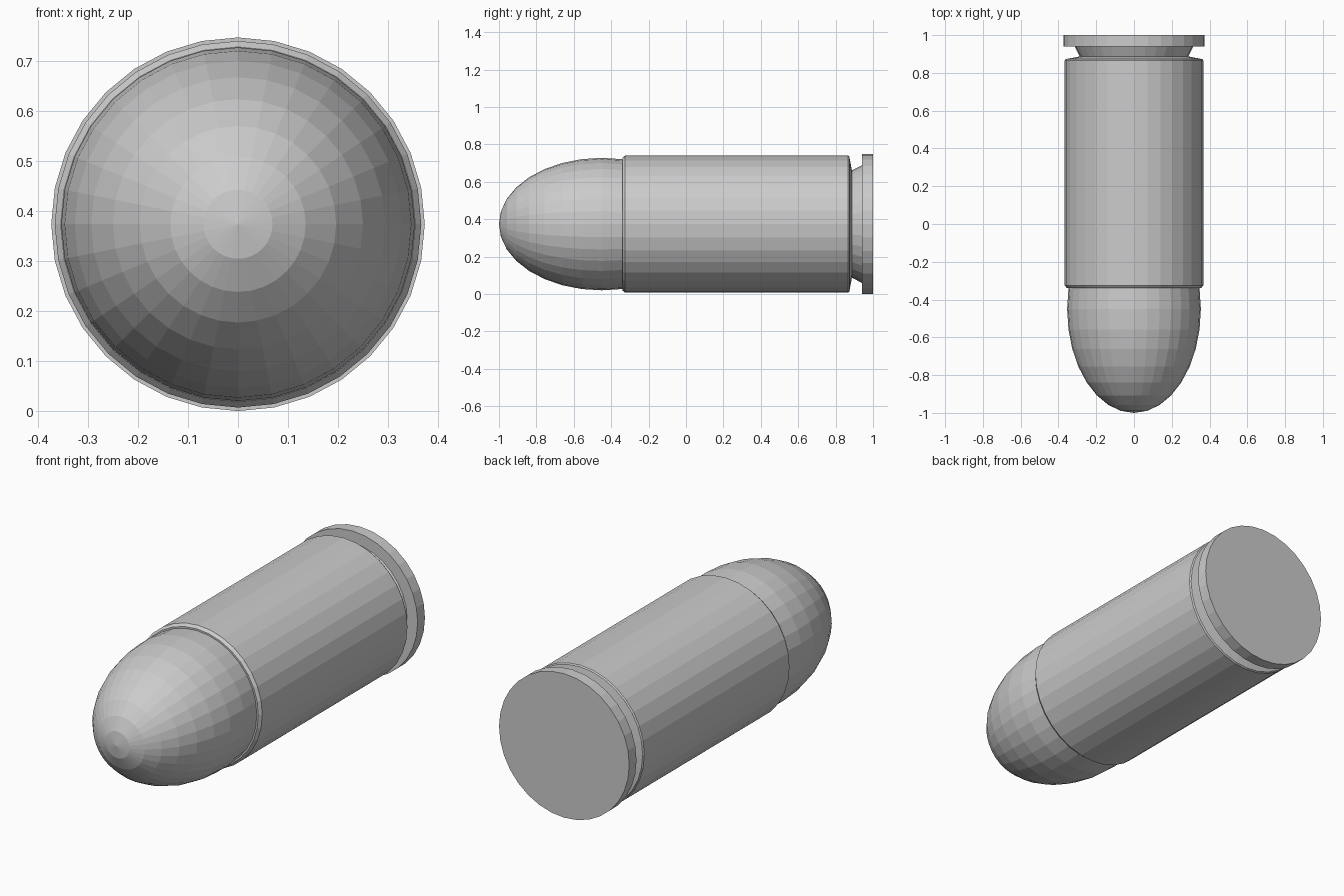
import bpy, bmesh, math

if "Cube" in bpy.data.objects:
    bpy.data.objects.remove(bpy.data.objects["Cube"])

SIDES = 32
CENTRE_Z = 0.374


def lathe(name, profile):
    """Spin (radius, y) points around the lengthwise axis; radius 0 makes a pole."""
    bm = bmesh.new()
    rings = []
    for r, y in profile:
        if r == 0:
            rings.append([bm.verts.new((0, y, CENTRE_Z))] * SIDES)
        else:
            rings.append([bm.verts.new((r * math.cos(2 * math.pi * i / SIDES), y,
                                        CENTRE_Z + r * math.sin(2 * math.pi * i / SIDES)))
                          for i in range(SIDES)])
    for a, b in zip(rings, rings[1:]):
        for i in range(SIDES):
            j = (i + 1) % SIDES
            bm.faces.new(list(dict.fromkeys((a[i], a[j], b[j], b[i]))))
    # Flat caps close any open end
    for ring in (rings[0], rings[-1]):
        if ring[0] is not ring[1]:
            bm.faces.new(ring)
    bmesh.ops.recalc_face_normals(bm, faces=bm.faces)
    mesh = bpy.data.meshes.new(name)
    bm.to_mesh(mesh)
    bm.free()
    obj = bpy.data.objects.new(name, mesh)
    bpy.context.collection.objects.link(obj)
    return obj


# Rounded nose: stretched half sphere, tucked slightly into the case mouth
length, radius = 0.55, 0.354
nose = [(radius * math.sin(math.pi * k / 16) if k else 0,
         -1 + length * (1 - math.cos(math.pi * k / 16))) for k in range(10)]
nose.append((0.342, -0.33))
lathe("rounded_nose", nose)

# Case body, extractor groove and base rim in one turned piece
lathe("case", [
    (0.345, -0.34), (0.355, -0.34), (0.367, -0.325),
    (0.367, 0.866), (0.362, 0.873), (0.287, 0.887),
    (0.314, 0.94), (0.374, 0.94), (0.374, 1.0),
])
